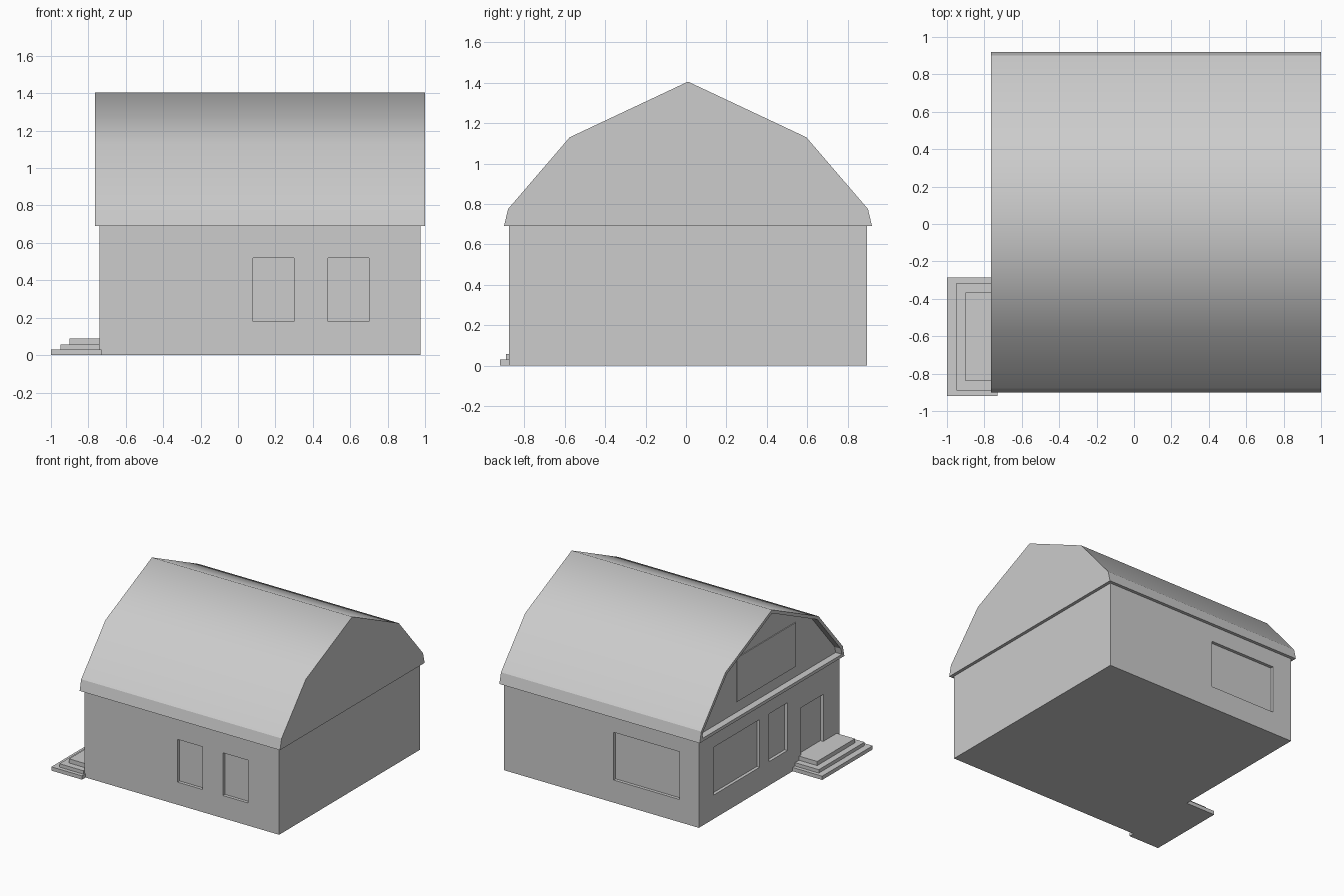
import bpy
import bmesh
from mathutils import Vector

cube = bpy.data.objects.get("Cube")
if cube:
    bpy.data.objects.remove(cube, do_unlink=True)

grey = bpy.data.materials.new("plain_grey")
grey.use_nodes = True
grey.diffuse_color = (0.604, 0.604, 0.604, 1)
grey.node_tree.nodes["Principled BSDF"].inputs["Base Color"].default_value = grey.diffuse_color


def finish(name, bm):
    bmesh.ops.recalc_face_normals(bm, faces=bm.faces)
    mesh = bpy.data.meshes.new(name)
    bm.to_mesh(mesh)
    bm.free()
    mesh.materials.append(grey)
    obj = bpy.data.objects.new(name, mesh)
    bpy.context.collection.objects.link(obj)
    return obj


def box(name, x, y, z):
    """Box from (min, max) ranges on each axis."""
    bm = bmesh.new()
    bmesh.ops.create_cube(bm, size=1)
    for v in bm.verts:
        v.co = Vector([(lo + hi) / 2 + c * (hi - lo) for c, (lo, hi) in zip(v.co, (x, y, z))])
    return finish(name, bm)


def cut(target, x, y, z):
    """Recess a box-shaped opening into the target."""
    cutter = box("cutter", x, y, z)
    cutter.hide_render = True
    mod = target.modifiers.new("opening", 'BOOLEAN')
    mod.operation = 'DIFFERENCE'
    mod.solver = 'EXACT'
    mod.object = cutter
    bpy.context.view_layer.objects.active = target
    bpy.ops.object.modifier_apply(modifier=mod.name)
    bpy.data.objects.remove(cutter, do_unlink=True)


# Walls with recessed windows and door
LEFT, RIGHT, FRONT, BACK, EAVE = -0.74, 0.975, -0.875, 0.895, 0.69
DEPTH = 0.025
walls = box("walls", (LEFT, RIGHT), (FRONT, BACK), (0, EAVE))

for x in ((0.08, 0.30), (0.48, 0.70)):
    cut(walls, x, (FRONT - 0.1, FRONT + DEPTH), (0.18, 0.52))
cut(walls, (-0.57, 0.01), (BACK - DEPTH, BACK + 0.1), (0.18, 0.56))

end_openings = [
    ((0.13, 0.71), (0.19, 0.57)),     # wide window
    ((-0.22, 0.01), (0.19, 0.57)),    # narrow window
    ((-0.67, -0.39), (0.09, 0.465)),  # door
]
for y, z in end_openings:
    cut(walls, (LEFT - 0.1, LEFT + DEPTH), y, z)

# Gambrel roof: mirrored half profile swept along x
MID, ROOF_LEFT, ROOF_RIGHT = 0.01, -0.765, 1.0
half = [(0.91, EAVE), (0.89, 0.775), (0.585, 1.13)]
profile = [(MID - w, z) for w, z in half] + [(MID, 1.405)]
profile += [(MID + w, z) for w, z in reversed(half)]

bm = bmesh.new()
ends = [[bm.verts.new((x, y, z)) for y, z in profile] for x in (ROOF_LEFT, ROOF_RIGHT)]
gable = bm.faces.new(ends[0])
bm.faces.new(ends[1])
n = len(profile)
for i in range(n):
    j = (i + 1) % n
    bm.faces.new((ends[0][i], ends[0][j], ends[1][j], ends[1][i])).smooth = i < n - 1
bmesh.ops.recalc_face_normals(bm, faces=bm.faces)

# Ridge and knee edges blend, every other edge is sharp
for e in bm.edges:
    along = abs(e.verts[0].co.x - e.verts[1].co.x) > 1
    e.smooth = along and e.verts[0].co.z > 1

# Sunken gable leaving a thin rim and a ledge
bmesh.ops.inset_region(bm, faces=[gable], thickness=0.025, depth=0, use_even_offset=True)
bm.normal_update()
inner = list(gable.verts)
rim = bmesh.ops.extrude_discrete_faces(bm, faces=[gable])["faces"][0]
for v in rim.verts:
    v.co.x = ROOF_LEFT + 0.055
for f in bm.faces:
    if abs(f.normal.x) > 0.9:
        f.smooth = False
bmesh.ops.remove_doubles(bm, verts=bm.verts, dist=0.0001)
for e in bm.edges:
    if not (abs(e.verts[0].co.x - e.verts[1].co.x) > 1 and e.verts[0].co.z > 1):
        e.smooth = False
finish("roof", bm)

# Gable window plate
gable_x = ROOF_LEFT + 0.055
box("gable_window", (gable_x - 0.007, gable_x + 0.002), (-0.36, 0.38), (0.80, 1.15))

# Entrance steps
box("lower_step", (-1.0, -0.73), (-0.92, -0.285), (0, 0.03))
box("middle_step", (-0.95, LEFT), (-0.89, -0.315), (0.03, 0.057))
box("upper_step", (-0.90, LEFT), (-0.84, -0.365), (0.057, 0.09))
